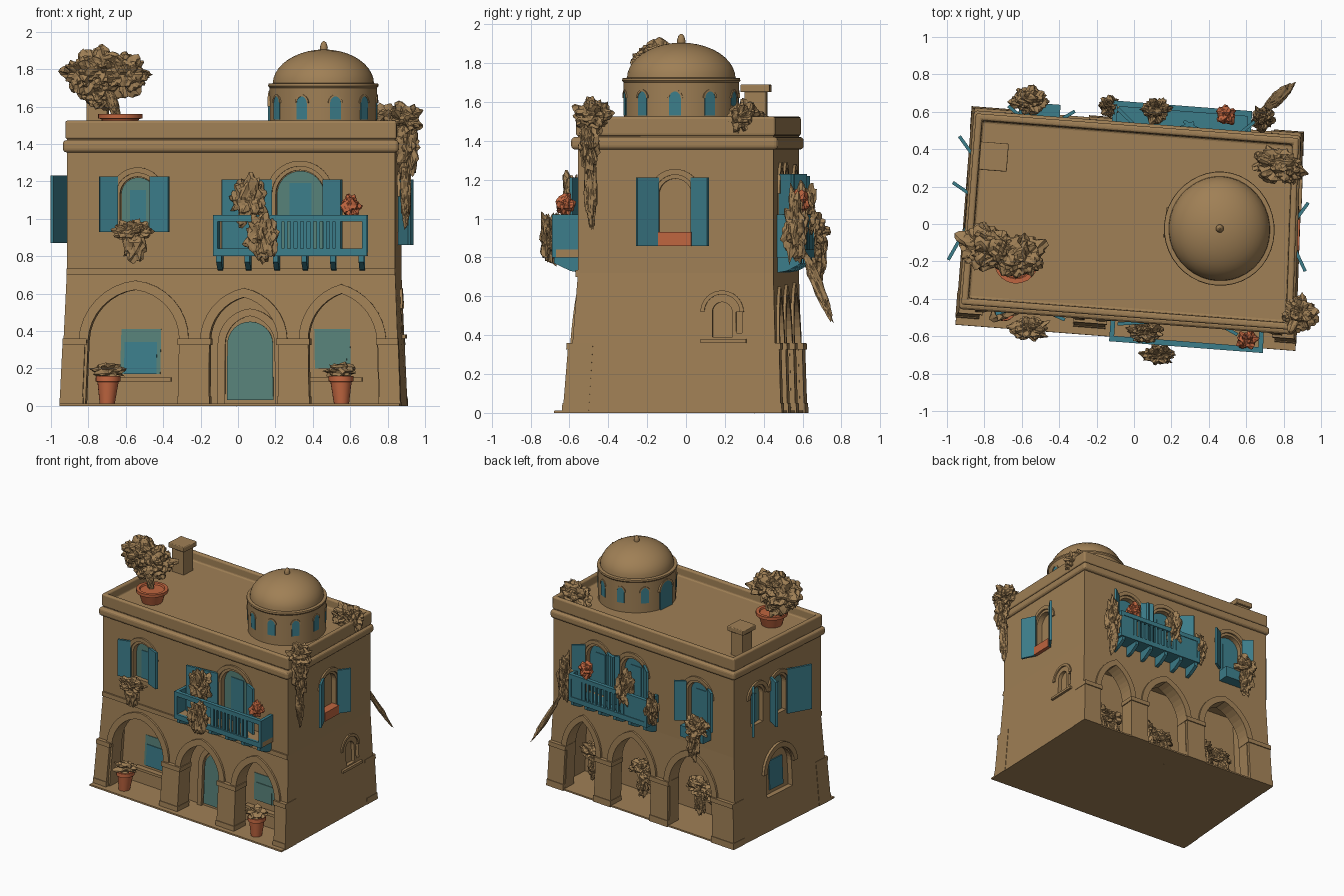
import bpy, bmesh, math, random
from mathutils import Vector, noise

if "Cube" in bpy.data.objects:
    bpy.data.objects.remove(bpy.data.objects["Cube"])

random.seed(4)
ANG = math.radians(-4.4)                      # whole house is turned a little
HX, YF, YB, ZM = 0.88, -0.49, 0.515, 0.72     # half width, front, back, storey height
ALL = []

def material(name, rgb):
    m = bpy.data.materials.new(name)
    m.diffuse_color = (*rgb, 1)
    m.use_nodes = True
    m.node_tree.nodes["Principled BSDF"].inputs["Base Color"].default_value = m.diffuse_color
    return m
SAND = material("sand plaster", (0.35, 0.215, 0.092))
TEAL = material("teal paint", (0.045, 0.205, 0.255))
PANE = material("green grey pane", (0.095, 0.22, 0.19))
CLAY = material("terracotta", (0.52, 0.13, 0.05))

def make(name, bm, mat, smooth=False):
    bmesh.ops.recalc_face_normals(bm, faces=bm.faces[:])
    me = bpy.data.meshes.new(name)
    bm.to_mesh(me)
    bm.free()
    me.materials.append(mat)
    if smooth:
        me.polygons.foreach_set("use_smooth", [True] * len(me.polygons))
        me.set_sharp_from_angle(angle=math.radians(35))
    ob = bpy.data.objects.new(name, me)
    bpy.context.collection.objects.link(ob)
    ALL.append(ob)
    return ob

def prism(name, pts, vec, mat):
    bm = bmesh.new()
    a = [bm.verts.new(p) for p in pts]
    b = [bm.verts.new(Vector(p) + Vector(vec)) for p in pts]
    bm.faces.new(a)
    bm.faces.new(b)
    for i in range(len(a)):
        j = (i + 1) % len(a)
        bm.faces.new((a[i], a[j], b[j], b[i]))
    return make(name, bm, mat)

def box(name, x0, x1, y0, y1, z0, z1, mat=SAND):
    return prism(name, [(x0, y0, z0), (x1, y0, z0), (x1, y1, z0), (x0, y1, z0)], (0, 0, z1 - z0), mat)

def bevel(ob, w):
    m = ob.modifiers.new("bevel", "BEVEL")
    m.width, m.segments, m.limit_method = w, 3, "ANGLE"

# wall frames: origin, direction along the wall, outward direction
FR = {"front": (Vector((0, YF, 0)), Vector((1, 0, 0)), Vector((0, -1, 0))),
      "porch": (Vector((0, -0.32, 0)), Vector((1, 0, 0)), Vector((0, -1, 0))),
      "back": (Vector((0, YB, 0)), Vector((1, 0, 0)), Vector((0, 1, 0))),
      "right": (Vector((HX, 0, 0)), Vector((0, 1, 0)), Vector((1, 0, 0))),
      "left": (Vector((-HX, 0, 0)), Vector((0, 1, 0)), Vector((-1, 0, 0)))}

def at(f, u, z, d):
    o, a, n = FR[f]
    return o + a * u + n * d + Vector((0, 0, z))

def plate(name, f, outline, d0, d1, mat=SAND):
    return prism(name, [at(f, u, z, d0) for u, z in outline], FR[f][2] * (d1 - d0), mat)

def rect(u0, u1, z0, z1):
    return [(u0, z0), (u1, z0), (u1, z1), (u0, z1)]

def curve(u, hw, spring, apex, n=8):          # pointed or round arch, left to right
    h = max(apex - spring, hw)
    r = (h * h + hw * hw) / (2 * hw)
    e = math.asin(min(1, h / r))
    right = [(hw - r + r * math.cos(e * i / n), spring + r * math.sin(e * i / n)) for i in range(n + 1)]
    return [(u - x, z) for x, z in right] + [(u + x, z) for x, z in right[-2::-1]]

def arch(u, hw, z0, spring, apex):
    return [(u - hw, z0)] + curve(u, hw, spring, apex) + [(u + hw, z0)]

def hood(name, f, u, hw, spring, apex, t=0.04, d=0.02):
    plate(name, f, curve(u, hw + t, spring, apex + t) + curve(u, hw, spring, apex)[::-1], -0.01, d)

def shutter(f, u, s, w, z0, z1, deg=25):
    a = math.radians(deg)
    du, dd, t = s * math.cos(a), math.sin(a), 0.018
    foot = [(u, 0), (u + w * du, w * dd), (u + w * du - s * t * math.sin(a), w * dd + t * math.cos(a)),
            (u - s * t * math.sin(a), t * math.cos(a))]
    prism("shutter", [at(f, p, z0, q + 0.003) for p, q in foot], (0, 0, z1 - z0), TEAL)

def cut(ob, cutters):
    for c in cutters:
        m = ob.modifiers.new("cut", "BOOLEAN")
        m.object, m.solver = c, "EXACT"
    dg = bpy.context.evaluated_depsgraph_get()
    me = bpy.data.meshes.new_from_object(ob.evaluated_get(dg))
    ob.modifiers.clear()
    ob.data = me
    for c in cutters:
        ALL.remove(c)
        bpy.data.objects.remove(c)

def lathe(name, c, prof, seg, mat):
    bm = bmesh.new()
    rings = [[bm.verts.new((c[0] + r * math.cos(2 * math.pi * i / seg), c[1] + r * math.sin(2 * math.pi * i / seg),
              c[2] + z)) for i in range(seg)] for r, z in prof]
    for p, q in zip(rings, rings[1:]):
        for i in range(seg):
            j = (i + 1) % seg
            bm.faces.new((p[i], p[j], q[j], q[i]))
    bm.faces.new(rings[0])
    bm.faces.new(rings[-1])
    return make(name, bm, mat, True)

def unturn(x, y, z):                          # grid position to house position
    c, s = math.cos(ANG), math.sin(ANG)
    return Vector((x * c + y * s, -x * s + y * c, z))

def clump(name, c, size, tilt=None, rough=0.45, mat=SAND):
    bm = bmesh.new()
    bmesh.ops.create_icosphere(bm, subdivisions=4 if max(size) > 0.08 else 3, radius=1)
    off = Vector([random.uniform(0, 50) for _ in range(3)])
    q = Vector(tilt).to_track_quat("Z", "Y") if tilt else None
    for v in bm.verts:
        k = 0.95 + rough * (noise.noise(v.co * 2 + off) + 0.7 * noise.noise(v.co * 4.5 + off)) + random.uniform(-.06, .06) * rough
        p = Vector((v.co.x * size[0], v.co.y * size[1], v.co.z * size[2])) * k
        v.co = (q @ p if q else p) + c
    make(name, bm, mat)

# lower storey: arcaded front and back, side walls, core, floor
F_ARCH = [(-0.51, 0.24, 0.62), (0.07, 0.18, 0.58), (0.59, 0.18, 0.60)]
B_ARCH = [(-0.475, 0.20, 0.62), (0.075, 0.18, 0.61), (0.565, 0.15, 0.60)]
for f, arches, piers in (("front", F_ARCH, [(-.825, .06), (-.19, .08), (.33, .08), (.83, .055)]),
                         ("back", B_ARCH, [(-.78, .10), (-.19, .08), (.335, .08), (.80, .08)])):
    out = [(-0.86, 0)]
    for u, hw, ap in arches:
        out += arch(u, hw, 0, 0.35, ap)
        hood(f + "_arch_moulding", f, u, hw, 0.35, ap, 0.05, 0.015)
    plate(f + "_arcade", f, out + [(0.86, 0), (0.86, ZM), (-0.86, ZM)], -0.10, 0)
    for u, w in piers:
        for part, e, z0, z1, d in (("pier", 0, 0, .35, .02), ("impost", .008, .325, .36, .028), ("foot", .004, 0, .05, .025)):
            plate(f + "_" + part, f, rect(max(u - w - e, -.883), min(u + w + e, .883), z0, z1), -0.10, d)
box("core", -0.80, 0.80, -0.32, 0.20, 0, ZM)
box("floor", -0.88, 0.88, -0.55, 0.53, 0, 0.012)
sides = {"left": box("left_wall", -HX, -0.79, YF, YB, 0, ZM), "right": box("right_wall", 0.79, HX, YF, YB, 0, ZM)}

# small ground windows on the sides
cut(sides["left"], [plate("cutter", "left", arch(0.01, 0.14, 0.27, 0.47, 0.62), -0.04, 0.1)])
plate("left_ground_pane", "left", rect(-0.07, 0.08, 0.30, 0.53), -0.05, -0.032, TEAL)
hood("left_ground_hood", "left", 0.01, 0.15, 0.47, 0.63)
cut(sides["right"], [plate("cutter", "right", arch(0.25, 0.05, 0.39, 0.52, 0.57), -0.03, 0.1),
                     plate("cutter", "right", rect(0.32, 0.35, 0.41, 0.52), -0.03, 0.1)])
hood("right_ground_hood", "right", 0.25, 0.09, 0.52, 0.61, 0.02, 0.012)
plate("right_ground_sill", "right", rect(0.14, 0.37, 0.36, 0.38), -0.01, 0.02)

# porch door and windows
plate("porch_door", "porch", arch(0.09, 0.12, 0.03, 0.33, 0.45), 0, 0.008, PANE)
hood("porch_door_hood", "porch", 0.09, 0.13, 0.33, 0.48, 0.04)
for u in (-0.06, 0.24):
    plate("porch_door_jamb", "porch", rect(u - .02, u + .02, 0, 0.33), -0.01, 0.02)
for u0, u1, z0, outer, inner in ((-0.59, -0.38, 0.17, PANE, TEAL), (0.43, 0.62, 0.20, PANE, PANE)):
    plate("porch_window", "porch", rect(u0, u1, z0, 0.41), -0.002, 0.004, outer)
    plate("porch_window_centre", "porch", rect(u0 + .02, u1 - .02, z0, 0.34), 0.002, 0.009, inner)
    plate("porch_sill", "porch", rect(u0 - .06, u1 + .06, 0.13, 0.15), -0.01, 0.04)

# upper storey with recessed arched windows: wall, u, half width, bottom, spring, apex
upper = box("upper_storey", -HX, HX, YF, YB, ZM, 1.45)
WIN = [("front", -0.50, 0.095, 0.93, 1.13, 1.225), ("front", 0.37, 0.13, 0.84, 1.13, 1.26),
       ("back", -0.54, 0.10, 0.90, 1.13, 1.23), ("back", 0.08, 0.11, 0.84, 1.13, 1.24),
       ("back", 0.43, 0.11, 0.84, 1.13, 1.24), ("right", 0.01, 0.085, 0.87, 1.12, 1.205),
       ("left", 0.25, 0.07, 0.90, 1.13, 1.20), ("left", 0.0, 0.085, 0.90, 1.12, 1.205)]
cut(upper, [plate("cutter", f, arch(u, hw, a, b, c), -0.045, 0.1) for f, u, hw, a, b, c in WIN])
for f, u, hw, a, b, c in WIN:
    if f != "right":
        plate(f + "_pane", f, arch(u, hw - .004, a, b, c - .004), -0.05, -0.037, TEAL if f == "back" else PANE)
        plate(f + "_pane_centre", f, rect(u - hw * .45, u + hw * .45, a, c - .07), -0.04, -0.032, TEAL)
    hood(f + "_window_hood", f, u, hw + .02, b, c + .02, 0.03, 0.014)
for f, u, s, w, z0, z1, deg in (
        ("front", -.61, -1, .10, .93, 1.225, 20), ("front", -.43, 1, .11, .93, 1.225, 20),
        ("front", .22, -1, .27, .84, 1.21, 8), ("front", .50, 1, .11, .84, 1.21, 25),
        ("back", -.43, 1, .09, .90, 1.22, 35), ("back", -.65, -1, .09, .90, 1.22, 35),
        ("back", .55, 1, .11, .84, 1.23, 40), ("back", .31, -1, .10, .84, 1.23, 25),
        ("back", .20, 1, .09, .84, 1.23, 25), ("back", -.04, -1, .13, .84, 1.23, 40),
        ("right", -.08, -1, .12, .86, 1.21, 28), ("right", .10, 1, .11, .86, 1.21, 35),
        ("left", .31, 1, .12, .87, 1.23, 40), ("left", .10, 1, .11, .87, 1.23, 60),
        ("left", -.09, -1, .20, .87, 1.23, 25)):
    shutter(f, u, s, w, z0, z1, deg)
plate("right_window_box", "right", rect(-.075, .095, .86, .93), -0.04, 0.03, CLAY)

# string course, cornice, parapet and roof
plate("string_course", "front", rect(-HX, HX, 0.70, 0.735), -0.01, 0.012)
bevel(box("cornice", -HX - .02, HX + .02, YF - .035, YB + .025, 1.355, 1.42), 0.02)
bm = bmesh.new()
bmesh.ops.create_cube(bm, size=1)
for v in bm.verts:
    v.co = (v.co.x * 2 * (HX + .008), v.co.y * (YB - YF + .02) + (YF + YB) / 2, 1.475 + v.co.z * 0.10)
bm.faces.ensure_lookup_table()
top = [max(bm.faces, key=lambda f: f.calc_center_median().z)]
bmesh.ops.inset_region(bm, faces=top, thickness=0.05)
bmesh.ops.inset_region(bm, faces=top, thickness=0.004, depth=-0.07)
bevel(make("parapet", bm, SAND), 0.012)

# balconies: wall, u range, depth, baluster range, floor colour
for f, u0, u1, d, b0, b1, mat in (("front", -.085, .735, .145, .27, .58, SAND), ("back", -.16, .61, .135, .08, .46, TEAL)):
    plate(f + "_balcony_floor", f, rect(u0, u1, 0.80, 0.84), -0.01, d - .02, mat)
    plate(f + "_balcony_edge", f, rect(u0, u1, 0.80, 0.84), d - .02, d, TEAL)
    plate(f + "_balcony_rail", f, rect(u0, u1, 0.985, 1.02), d - .03, d, TEAL)
    for u in (u0, u1 - .025):
        plate(f + "_balcony_end", f, rect(u, u + .025, 0.82, 1.02), -0.01, d, TEAL)
    for i in range(6):
        u = u0 + .03 + (u1 - u0 - .06) * i / 5
        o = [at(f, u - .014, z, e) for e, z in ((-.01, .72), (.05, .73), (d - .01, .77), (d - .01, .81), (-.01, .81))]
        prism(f + "_balcony_bracket", o, FR[f][1] * .028, TEAL)
    for i in range(10):
        u = b0 + (b1 - b0) * i / 9
        w = .014 if i in (0, 9) else .009
        plate(f + "_baluster", f, rect(u - w, u + w, 0.83, 0.99), d - .022, d - .006, TEAL)
for u0, u1 in ((-.15, .06), (.48, .60)):      # solid panels of the back balcony
    plate("back_balcony_panel", "back", rect(u0, u1, .83, .99), .115, .13, TEAL)
plate("back_window_box", "back", rect(-.66, -.44, .80, .89), -0.01, 0.09, TEAL)

# drum and dome
DC = unturn(0.465, -0.025, 0)
lathe("drum", DC, [(.295, 1.43), (.297, 1.70), (.305, 1.71), (.303, 1.722), (.27, 1.726)], 40, SAND)
lathe("dome", DC, [(.28 * math.cos(i * math.pi / 20), 1.72 + .185 * math.sin(i * math.pi / 20)) for i in range(10)]
      + [(.012, 1.905)], 40, SAND)
lathe("finial", DC, [(.02, 1.89), (.022, 1.915), (.015, 1.94), (.004, 1.95)], 12, SAND)
for i in range(10):
    a = math.radians(-146 + 36 * i)
    n = Vector((math.cos(a), math.sin(a), 0))
    FR["drum"] = (DC + n * .293, Vector((-n.y, n.x, 0)), n)
    if i == 9:                                # larger door facing the terrace
        plate("drum_door", "drum", arch(0, .065, 1.44, 1.60, 1.67), -0.02, .005, TEAL)
        hood("drum_door_hood", "drum", 0, .065, 1.60, 1.67, .015, .008)
    else:
        plate("drum_window", "drum", arch(0, .03, 1.53, 1.62, 1.655), -0.01, .005, TEAL)
        hood("drum_window_hood", "drum", 0, .03, 1.62, 1.655, .01, .008)

# chimney
cx, cy, _ = unturn(-0.75, 0.36, 0)
box("chimney", cx - .055, cx + .055, cy - .055, cy + .055, 1.43, 1.66)
bevel(box("chimney_cap", cx - .075, cx + .075, cy - .075, cy + .075, 1.65, 1.69), 0.006)

# clay pots with plants
def pot(c, r, h):
    lathe("pot", c, [(r * .65, 0), (r * .92, h * .78), (r * 1.08, h * .8), (r * 1.08, h), (r * .85, h), (r * .8, h * .9)], 20, CLAY)
pot(unturn(-0.63, -0.20, 1.44), 0.11, 0.12)
clump("tree_trunk", unturn(-0.67, -0.18, 1.62), (.03, .03, .11), (-.3, 0, 1), .2)
for x, y, z, s in ((-.81, -.12, 1.77, .125), (-.61, -.17, 1.77, .125), (-.71, -.15, 1.80, .12), (-.74, -.12, 1.67, .09)):
    clump("tree_foliage", unturn(x, y, z), (s, s * .9, s * .85), None, .45)
for x in (-0.64, 0.575):
    pot((x, -0.46, 0.01), 0.06, 0.15)
    clump("pot_plant", Vector((x, -0.46, 0.185)), (.075, .06, .04), None, .6)
clump("balcony_flowers", unturn(0.60, -0.62, 1.07), (.05, .045, .055), None, .5, CLAY)
clump("back_balcony_flowers", unturn(0.50, 0.58, 1.08), (.055, .05, .06), None, .5, CLAY)

# hanging foliage: position, size, tilt
for x, y, z, s, t in (
        (.06, -.58, 1.10, (.09, .055, .12), None), (.13, -.70, .91, (.08, .05, .13), None),
        (-.56, -.56, .93, (.09, .06, .06), None), (-.55, -.57, .85, (.06, .04, .08), None),
        (.89, -.48, 1.53, (.09, .09, .08), None), (.91, -.50, 1.38, (.06, .05, .13), None),
        (.90, -.49, 1.16, (.03, .035, .20), None), (.80, .31, 1.51, (.14, .09, .09), None),
        (.87, .27, 1.50, (.07, .06, .09), None), (.72, .56, .95, (.06, .06, .16), None),
        (.81, .67, .66, (.035, .02, .20), (.35, .32, -.8)), (-.56, .66, .93, (.09, .07, .08), None),
        (-.55, .68, .80, (.05, .04, .12), None), (.12, .61, 1.04, (.07, .06, .13), None),
        (-.13, .63, .95, (.05, .05, .12), None)):
    clump("foliage", unturn(x, y, z), s, t, .5 if min(s) > .035 else .25)
for x, z in ((.62, .27), (.47, .25), (.15, .27), (0, .23), (-.38, .28), (-.55, .25)):
    clump("loggia_foliage", Vector((x, .32, z)), (.10, .07, .06), None, .5)
    clump("loggia_trail", Vector((x - .03, .34, z - .11)), (.045, .035, .10), None, .4)

# flare the lower walls, pull in the back right corner, turn the house
for ob in ALL:
    for v in ob.data.vertices:
        x, y, z = v.co
        k = max(0, 1 - z / ZM)
        x = x * (1 + .035 * k) - (.045 * (y - YF) * max(0, x - .3) / .6)
        y *= 1 + (.11 if y < 0 else .04) * k
        v.co = (x * math.cos(ANG) - y * math.sin(ANG), x * math.sin(ANG) + y * math.cos(ANG), z)
    ob.data.update()
